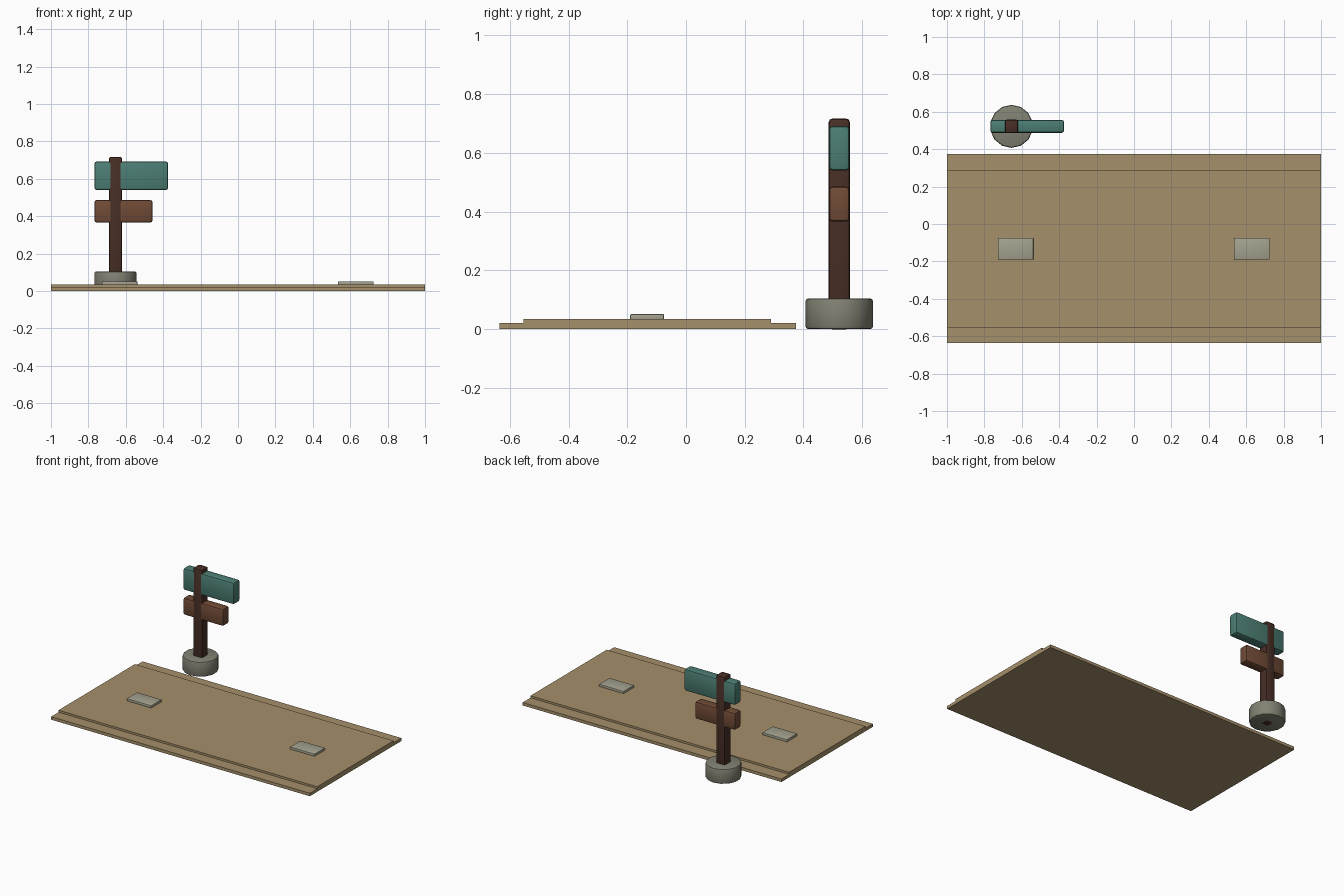
import bpy
from math import pi, radians

cube = bpy.data.objects.get("Cube")
if cube:
    bpy.data.objects.remove(cube, do_unlink=True)


def material(name, srgb):
    color = [(c / 255) ** 2.2 for c in srgb] + [1]
    mat = bpy.data.materials.new(name)
    mat.use_nodes = True
    mat.diffuse_color = color
    bsdf = mat.node_tree.nodes["Principled BSDF"]
    bsdf.inputs["Base Color"].default_value = color
    bsdf.inputs["Roughness"].default_value = 0.9
    return mat


def finish(obj, name, mat, bevel, segments=2):
    obj.name = name
    obj.data.materials.append(mat)
    bpy.ops.object.transform_apply(location=False, rotation=True, scale=True)
    if bevel:
        mod = obj.modifiers.new("soft_edges", "BEVEL")
        mod.width = bevel
        mod.segments = segments
        mod.limit_method = "ANGLE"
        mod.angle_limit = radians(40)
        bpy.ops.object.modifier_apply(modifier=mod.name)
        bpy.ops.object.shade_smooth_by_angle(angle=radians(40))
    return obj


def box(name, mat, xs, ys, zs, bevel=0):
    spans = (xs, ys, zs)
    bpy.ops.mesh.primitive_cube_add(size=1, location=[sum(s) / 2 for s in spans])
    obj = bpy.context.object
    obj.scale = [s[1] - s[0] for s in spans]
    return finish(obj, name, mat, bevel)


sand = material("packed_sand", (164, 142, 106))
paving = material("pale_paving", (163, 161, 142))
stone = material("grey_stone", (128, 128, 114))
dark_wood = material("dark_wood", (73, 50, 42))
red_wood = material("red_brown_wood", (112, 76, 57))
teal = material("teal_paint", (77, 125, 115))

# Path with a lower shoulder along each long side
box("path_shoulder", sand, (-1, 1), (-0.635, 0.375), (0, 0.021))
box("path_surface", sand, (-1, 1), (-0.553, 0.289), (0.01, 0.035))

# Paving slabs, one near each end
for side, x in (("right", -0.633), ("left", 0.63)):
    box(side + "_slab", paving, (x - 0.095, x + 0.095), (-0.19, -0.075),
        (0.03, 0.051), 0.003)

# Round stone footing
px, py = -0.655, 0.522
bpy.ops.mesh.primitive_cylinder_add(vertices=14, radius=0.115, depth=0.105,
                                    location=(px, py, 0.0525))
finish(bpy.context.object, "stone_footing", stone, 0.01)

# Signpost and its two boards
box("post", dark_wood, (px - 0.036, px + 0.036), (py - 0.036, py + 0.036),
    (-0.0005, 0.717), 0.012)
box("upper_board", teal, (-0.768, -0.374), (py - 0.0345, py + 0.0345), (0.54, 0.692), 0.012)
box("lower_board", red_wood, (-0.768, -0.457), (py - 0.0345, py + 0.0345), (0.366, 0.486), 0.012)
